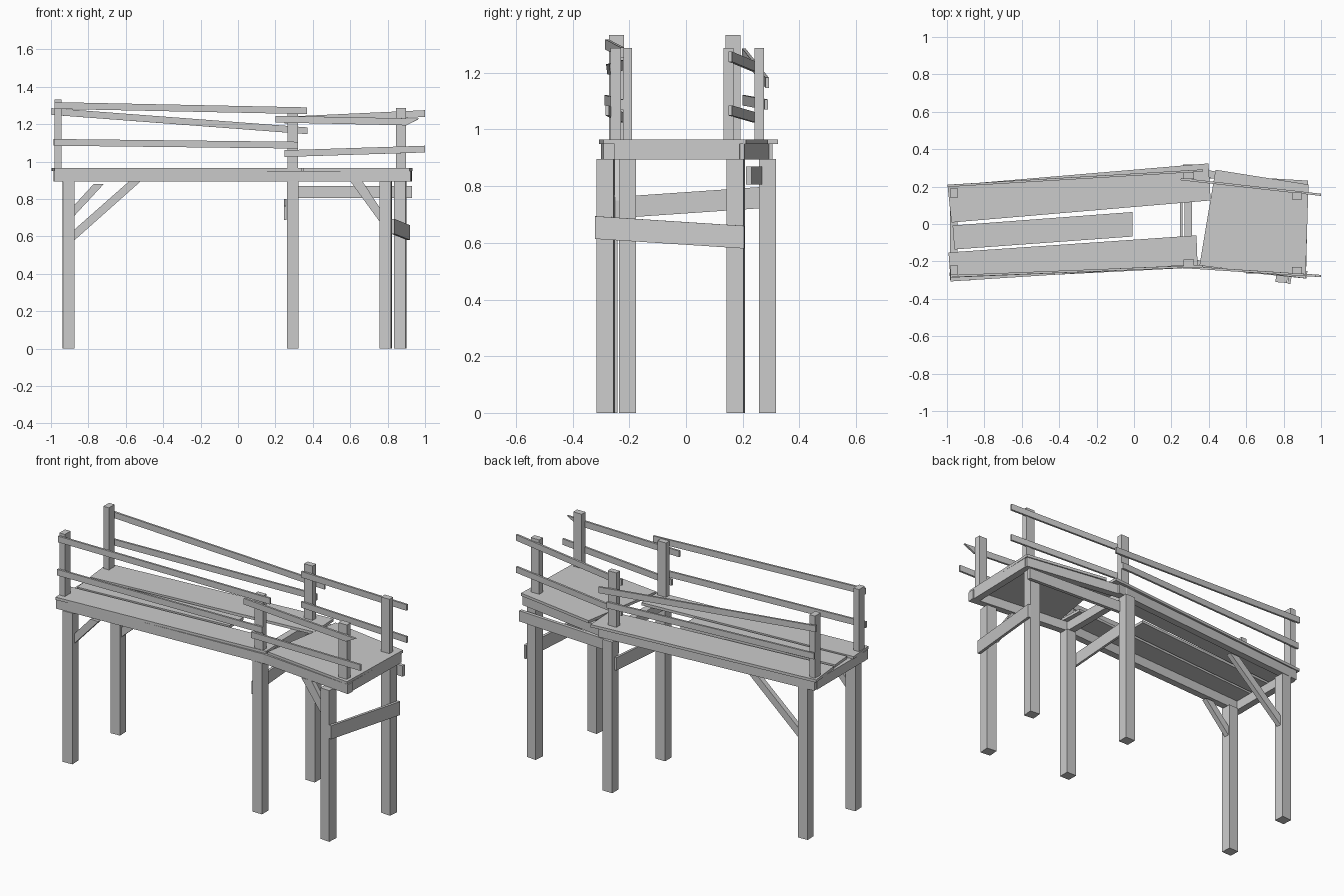
import bpy, bmesh
from mathutils import Vector, Matrix
from math import radians


def prism(name, pts, vec):
    """Extrude a planar polygon along a vector."""
    bm = bmesh.new()
    face = bm.faces.new([bm.verts.new(p) for p in pts])
    ext = bmesh.ops.extrude_face_region(bm, geom=[face])
    verts = [g for g in ext["geom"] if isinstance(g, bmesh.types.BMVert)]
    bmesh.ops.translate(bm, verts=verts, vec=Vector(vec))
    bmesh.ops.recalc_face_normals(bm, faces=bm.faces[:])
    me = bpy.data.meshes.new(name)
    bm.to_mesh(me)
    bm.free()
    ob = bpy.data.objects.new(name, me)
    bpy.context.collection.objects.link(ob)
    return ob


def beam(name, p, q, h, t, skew=0.0):
    """Upright board from p to q; skew slants the far end."""
    p, q = Vector(p), Vector(q)
    d = q - p
    d.z = 0
    d.normalize()
    side = Vector((-d.y, d.x, 0)) * t
    up = Vector((0, 0, h / 2))
    s = d * skew
    pts = [v - side / 2 for v in (p - up, q - up - s, q + up + s, p + up)]
    return prism(name, pts, side)


def post(name, x, y, w, d, z0, z1, turn=0):
    """Vertical timber, slightly turned about its axis."""
    rot = Matrix.Rotation(radians(turn), 3, 'Z')
    pts = [Vector((x, y, z0)) + rot @ Vector((a * w / 2, b * d / 2, 0))
           for a, b in ((-1, -1), (1, -1), (1, 1), (-1, 1))]
    return prism(name, pts, (0, 0, z1 - z0))


# legs
for n, x, y, turn in (("left_front", -0.907, -0.272, 2), ("left_back", -0.907, 0.174, 3),
                      ("middle_front", 0.292, -0.207, 0), ("middle_back", 0.292, 0.288, 0),
                      ("right_front", 0.79, -0.283, -5), ("right_back", 0.868, 0.175, -5)):
    post(n + "_leg", x, y, 0.062, 0.06, 0, 0.895, turn)

# deck frame
Z = 0.922
for n, p, q in (("front_left", (-0.985, -0.28), (0.33, -0.213)),
                ("back_left", (-0.98, 0.18), (0.36, 0.285)),
                ("front_right", (0.31, -0.21), (0.925, -0.272)),
                ("back_right", (0.30, 0.282), (0.925, 0.186)),
                ("left_end", (-0.965, -0.28), (-0.965, 0.18)),
                ("middle", (0.29, -0.21), (0.29, 0.28)),
                ("right_end", (0.9, -0.27), (0.91, 0.19))):
    beam(n + "_deck_beam", (*p, Z), (*q, Z), 0.056, 0.04)

# deck boards
boards = {
    "back_deck_board": ((-0.997, 0.206), (0.398, 0.324), (0.41, 0.126), (-0.976, 0.008)),
    "centre_deck_board": ((-0.97, -0.008), (-0.008, 0.064), (-0.008, -0.067), (-0.96, -0.136)),
    "front_deck_board": ((-0.992, -0.152), (0.334, -0.061), (0.34, -0.222), (-0.98, -0.307)),
    "right_deck_board": ((0.35, -0.222), (0.917, -0.291), (0.933, 0.211), (0.436, 0.29)),
}
for n, c in boards.items():
    prism(n, [(x, y, 0.949) for x, y in c], (0, 0, 0.016))

# railing posts
for n, x, y, w, d, top in (("left_front", -0.962, -0.246, 0.036, 0.053, 1.333),
                           ("left_back", -0.962, 0.166, 0.036, 0.053, 1.333),
                           ("middle_front", 0.292, -0.206, 0.055, 0.032, 1.287),
                           ("middle_back", 0.292, 0.258, 0.055, 0.033, 1.287),
                           ("right_front", 0.872, -0.248, 0.055, 0.036, 1.287),
                           ("right_back", 0.872, 0.15, 0.055, 0.036, 1.287)):
    post(n + "_rail_post", x, y, w, d, 0.95, top)

# handrails
for n, p, q, skew in (
        ("front_left_upper", (-0.98, -0.279, 1.3), (0.37, -0.225, 1.272), 0),
        ("front_left_lower", (-0.985, -0.281, 1.103), (0.32, -0.226, 1.088), 0),
        ("back_left_upper", (-0.997, 0.204, 1.268), (0.37, 0.286, 1.165), 0),
        ("back_left_lower", (-0.985, 0.205, 1.103), (0.32, 0.283, 1.088), 0),
        ("front_right_upper", (0.2, -0.226, 1.227), (0.935, -0.274, 1.212), 0.035),
        ("front_right_lower", (0.25, -0.229, 1.043), (1.0, -0.278, 1.067), 0),
        ("back_right_upper", (0.25, 0.24, 1.222), (1.0, 0.156, 1.257), 0),
        ("back_right_lower", (0.25, 0.24, 1.043), (1.0, 0.156, 1.067), 0)):
    beam(n + "_handrail", p, q, 0.036, 0.012, skew)

# cross braces between legs
beam("right_end_brace", (0.828, -0.32, 0.654), (0.912, 0.206, 0.62), 0.08, 0.016)
beam("middle_brace", (0.253, -0.225, 0.726), (0.253, 0.3, 0.762), 0.075, 0.014)
beam("back_brace", (0.262, 0.262, 0.838), (0.93, 0.222, 0.838), 0.064, 0.02)

# diagonal struts
for n, y, a, b in (
        ("left_front", -0.265, ((-0.88, 0.705), (-0.88, 0.762)), ((-0.772, 0.88), (-0.718, 0.88))),
        ("left_back", 0.175, ((-0.88, 0.575), (-0.88, 0.632)), ((-0.582, 0.895), (-0.52, 0.895))),
        ("right_front", -0.25, ((0.76, 0.675), (0.76, 0.75)), ((0.665, 0.895), (0.6, 0.895)))):
    pts = [(x, y - 0.015, z) for x, z in (a[0], a[1], b[0], b[1])]
    prism(n + "_strut", pts, (0, 0.03, 0))
